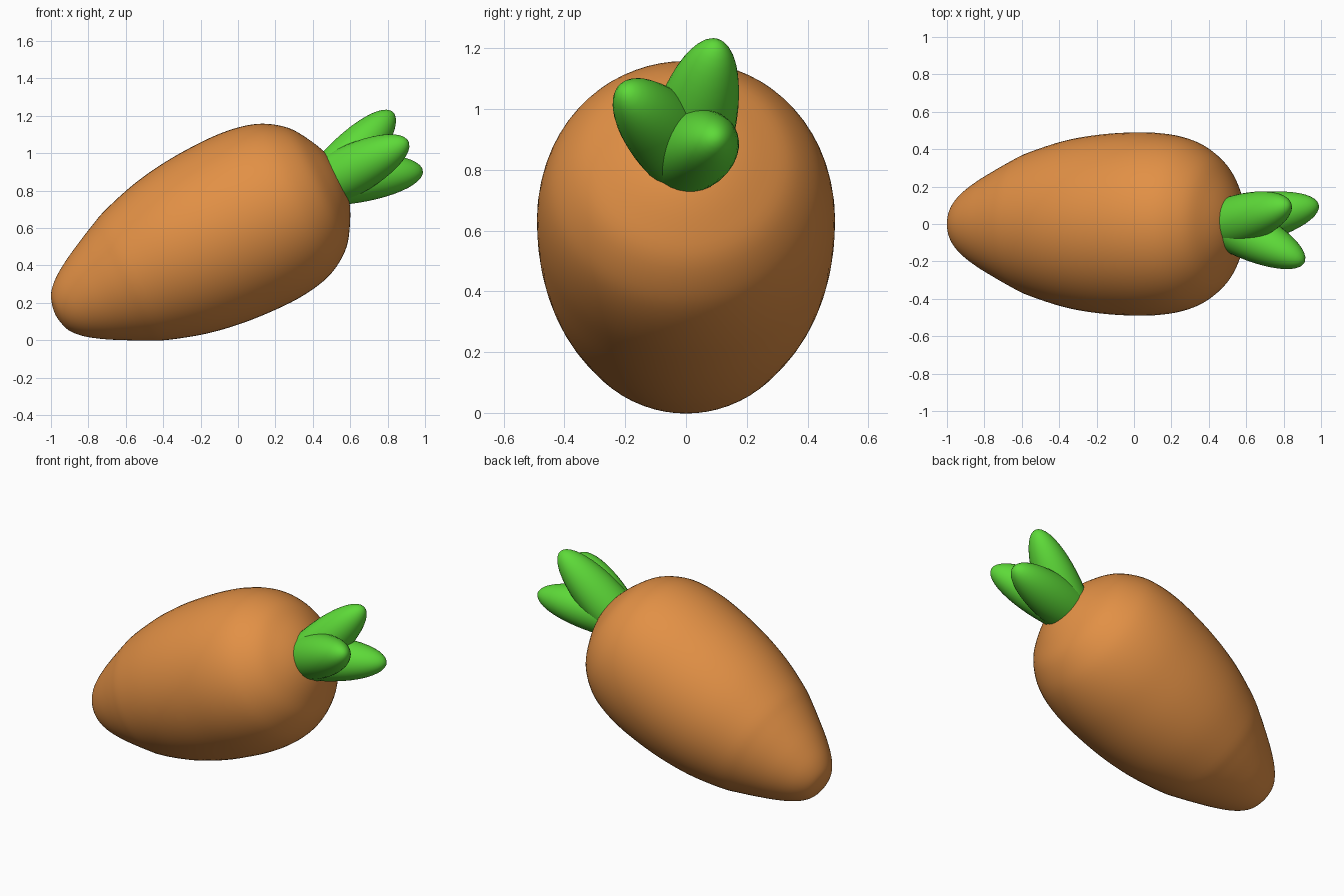
import bpy, bmesh, math
from mathutils import Matrix, Vector

if "Cube" in bpy.data.objects:
    bpy.data.objects.remove(bpy.data.objects["Cube"])


def material(name, rgb):
    m = bpy.data.materials.new(name)
    m.diffuse_color = (*rgb, 1)
    m.use_nodes = True
    m.node_tree.nodes["Principled BSDF"].inputs["Base Color"].default_value = m.diffuse_color
    return m


orange = material("carrot orange", (0.76, 0.28, 0.06))
green = material("leaf green", (0.11, 0.70, 0.04))


# Local z is the long axis, tilted up from the x axis
def frame(height, tilt):
    return Matrix.Translation((0, 0, height)) @ Matrix.Rotation(math.radians(90 - tilt), 4, 'Y')


def add_object(name, bm, mat):
    bmesh.ops.recalc_face_normals(bm, faces=bm.faces)
    for f in bm.faces:
        f.smooth = True
    me = bpy.data.meshes.new(name)
    bm.to_mesh(me)
    bm.free()
    me.materials.append(mat)
    ob = bpy.data.objects.new(name, me)
    bpy.context.collection.objects.link(ob)
    return ob


def smooth_profile(pts, n=4):
    p = [Vector(q) for q in pts]
    p = [Vector((-p[1].x, p[1].y))] + p + [Vector((-p[-2].x, p[-2].y))]
    out = []
    for a, b, c, d in zip(p, p[1:], p[2:], p[3:]):
        for k in range(n):
            t = k / n
            out.append(0.5 * (2 * b + (c - a) * t + (2 * a - 5 * b + 4 * c - d) * t ** 2
                              + (3 * b - a - 3 * c + d) * t ** 3))
    return out + [p[-2]]


# Root: revolved profile (radius, distance along axis)
profile = smooth_profile([
    (0, -1.085), (.07, -1.073), (.122, -1.048), (.179, -.99), (.238, -.9),
    (.292, -.8), (.342, -.7), (.386, -.6), (.445, -.4), (.478, -.2), (.49, 0),
    (.486, .15), (.464, .28), (.424, .38), (.352, .475), (.257, .54),
    (.16, .587), (.07, .61), (0, .615)])
bm = bmesh.new()
verts = [bm.verts.new((p.x, 0, p.y)) for p in profile]
edges = [bm.edges.new(e) for e in zip(verts, verts[1:])]
bmesh.ops.spin(bm, geom=verts + edges, axis=(0, 0, 1), cent=(0, 0, 0),
               angle=math.tau, steps=64, use_duplicate=False)
bmesh.ops.remove_doubles(bm, verts=bm.verts, dist=1e-4)
bmesh.ops.transform(bm, matrix=frame(0.61, 25.7), verts=bm.verts)
add_object("carrot_root", bm, orange)

# Leaves: three long ellipsoids splayed evenly around the axis
for i in range(3):
    bm = bmesh.new()
    place = (frame(0.6, 27) @ Matrix.Rotation(math.radians(-90 + 120 * i), 4, 'Z')
             @ Matrix.Translation((0.03, 0, 0.62))
             @ Matrix.Rotation(math.radians(23.5), 4, 'Y')
             @ Matrix.Diagonal((0.132, 0.138, 0.435, 1)))
    bmesh.ops.create_uvsphere(bm, u_segments=32, v_segments=24, radius=1, matrix=place)
    add_object(f"leaf_{i + 1}", bm, green)
